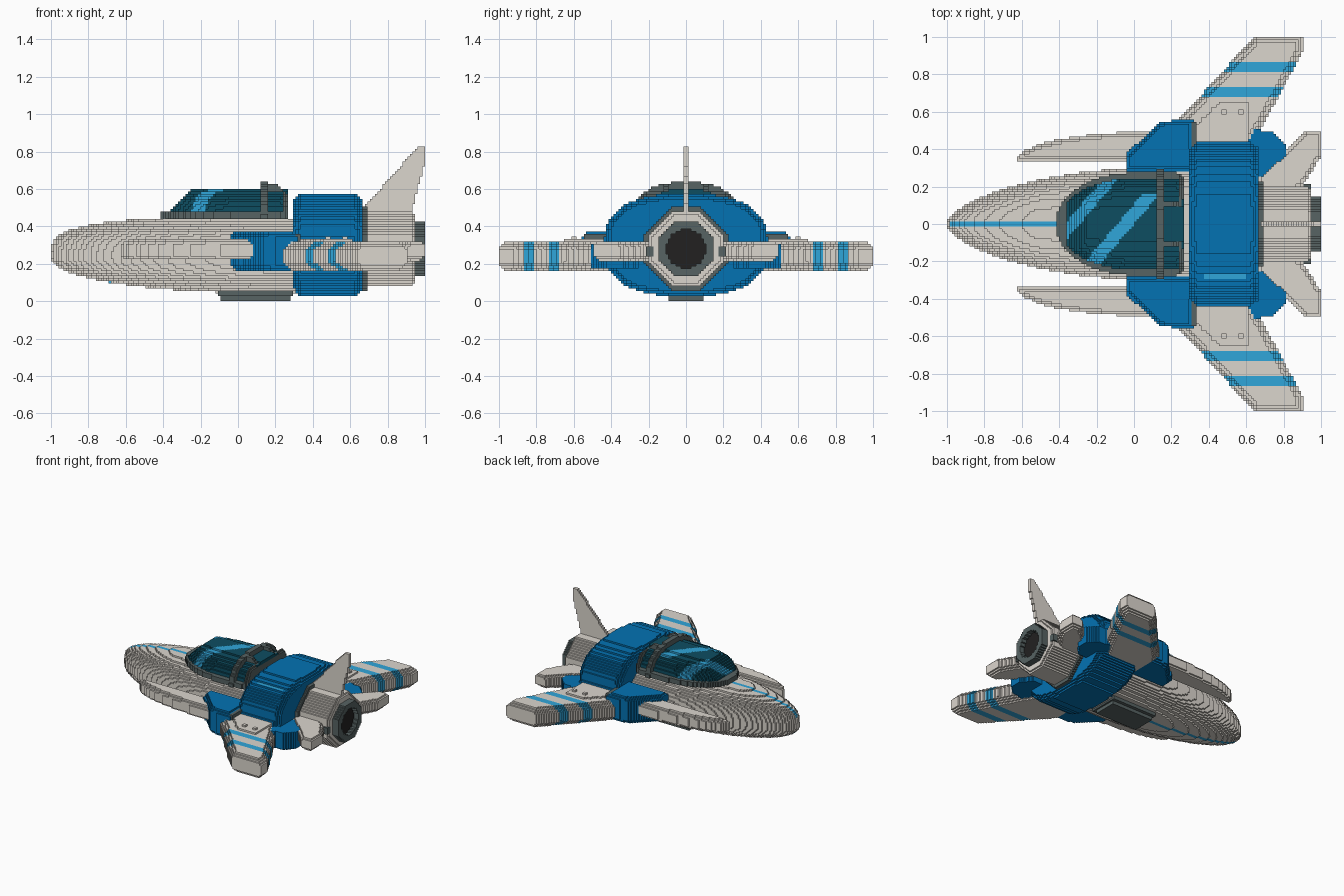
import bpy
import math

if "Cube" in bpy.data.objects:
    bpy.data.objects.remove(bpy.data.objects["Cube"])

V = 2 / 150  # block size

COLOURS = {
    "hull beige": (0.71, 0.67, 0.615),
    "deep blue": (0.001, 0.17, 0.45),
    "light blue": (0.03, 0.38, 0.70),
    "dark glass": (0.004, 0.075, 0.12),
    "frame grey": (0.095, 0.125, 0.125),
    "nozzle black": (0.016, 0.015, 0.015),
}
MATS = {}
for n, c in COLOURS.items():
    MATS[n] = bpy.data.materials.new(n)
    MATS[n].diffuse_color = (*c, 1)
BEIGE, BLUE, LIGHT, GLASS, GREY, BLACK = COLOURS


def carve(name, lo, hi, rule):
    """Block model: rule(x, |y|, z, y) gives a colour name, or None for empty."""
    a = [math.floor(v / V) for v in lo]
    b = [math.ceil(v / V) for v in hi]
    cells = {}
    for i in range(a[0], b[0]):
        for j in range(a[1], b[1]):
            for k in range(a[2], b[2]):
                x, y, z = (i + .5) * V, (j + .5) * V, (k + .5) * V
                if all(l <= p <= h for l, p, h in zip(lo, (x, y, z), hi)):
                    col = rule(x, abs(y), z, y)
                    if col:
                        cells[i, j, k] = col
    names = sorted(set(cells.values()))
    verts, faces, mats = {}, [], []
    for cell, col in cells.items():
        for ax in range(3):
            for s in (0, 1):
                near = list(cell)
                near[ax] += 2 * s - 1
                if tuple(near) in cells:
                    continue
                quad = []
                for u, v in ((0, 0), (1, 0), (1, 1), (0, 1)):
                    p = list(cell)
                    p[ax] += s
                    p[(ax + 1) % 3] += u
                    p[(ax + 2) % 3] += v
                    quad.append(verts.setdefault(tuple(p), len(verts)))
                faces.append(quad if s else quad[::-1])
                mats.append(names.index(col))
    me = bpy.data.meshes.new(name)
    me.from_pydata([(p[0] * V, p[1] * V, p[2] * V) for p in verts], [], faces)
    for n in names:
        me.materials.append(MATS[n])
    me.polygons.foreach_set("material_index", mats)
    me.update()
    ob = bpy.data.objects.new(name, me)
    bpy.context.collection.objects.link(ob)


def depth(x, y, pts):
    """Distance inside a convex counter-clockwise outline (negative outside)."""
    d = 9
    for (x0, y0), (x1, y1) in zip(pts, pts[1:] + pts[:1]):
        d = min(d, ((x1 - x0) * (y - y0) - (y1 - y0) * (x - x0)) / math.hypot(x1 - x0, y1 - y0))
    return d


# Hull: rounded nose, oval section, blue centre line
def hull(x, y, z, _):
    f = 1 - max(0, 1 - (x + 1) / 1.2) ** 2
    w = 0.305 * f ** 0.6
    h = min(0.2, 0.224 * f ** 0.25) if z > 0.24 else 0.2 * f ** 0.45
    if (y / w) ** 2.4 + (abs(z - 0.24) / h) ** 2.4 < 1:
        return LIGHT if y < V and -.985 < x < -.1 and abs(z - .24) > .04 else BEIGE

carve("hull", (-1, -.32, .03), (.33, .32, .45), hull)


# Canopy: grey sill, glass dome with two reflections, roll bar and rear ribs
def canopy(x, y, z, sy):
    s = min(1, (x + .42) / .42)
    w = 0.275 * math.sqrt(1 - (1 - s) ** 2) - max(0, x - .23)
    if z < .475 and y < w:
        return GREY
    if z > .48 + .95 * (x + .37):
        return None

    def dome(g):
        return (y / max(.01, w - .02 + g)) ** 2.6 + ((z - .4) / (.2 + g)) ** 2.6 < 1
    if dome(.036) and z < .64 - max(0, x - .2):
        if .115 < x < .16 or (x > .12 and .09 < y < .125) or x > .24:
            return GREY
    if dome(0):
        c = x - .85 * sy
        return LIGHT if (-.09 < c < 0 and sy < .16) or -.37 < c < -.29 else GLASS

carve("canopy", (-.41, -.3, .44), (.27, .3, .65), canopy)


# Blue collar around the fuselage, with bevelled rims
def collar(x, y, z, sy):
    g = max(0, .035 - min(x - .3, .66 - x)) * .8
    if (y / (.435 - g)) ** 2.6 + (abs(z - .3) / (.275 - g)) ** 2.6 < 1:
        return LIGHT if .37 < x < .6 and -.3 < sy < -.26 and z > .3 else BLUE

carve("collar", (.3, -.45, .02), (.668, .45, .58), collar)

# Wings: swept, chamfered, two stripes
WING = [(.24, .3), (.565, .3), (.69, .53), (.908, .91), (.908, 1.01), (.65, 1.01), (.24, .56)]
PLATE = [(.33, .3), (.62, .3), (.62, .65), (.45, .65), (.33, .53)]


def wing(x, y, z, _):
    d = depth(x, y, WING)
    if d > 0 and abs(z - .242) < min(.078, .035 + d):
        return LIGHT if .68 < y < .74 or .81 < y < .87 else BEIGE


# Blue intakes at the wing roots with a grey rear edge
ROOT = [(-.045, .28), (.32, .28), (.32, .56), (.14, .55), (-.045, .37)]


def root(x, y, z, _):
    d = depth(x, y, ROOT)
    if d > 0 and abs(z - .267) < min(.105, .075 + d):
        return BLUE

# Slim side pods running forward from the intakes
def pod(x, y, z, _):
    w = .155 * math.sqrt(1 - max(0, (.05 - x) / .68) ** 2) if x > -.63 else 0
    d = min(y - .335, .335 + w - y, (x + .63))
    if d > 0 and abs(z - .275) < min(.053, .03 + d):
        return BEIGE

FAIRING = [(.5, .25), (.74, .25), (.81, .34), (.81, .42), (.74, .49), (.5, .53)]
STAB = [(.66, .1), (.9, .2), (1.0, .36), (1.0, .495), (.915, .495), (.66, .25)]


def stabiliser(x, y, z, _):
    d = depth(x, y, STAB)
    if d > 0 and abs(z - .27) < min(.052, .025 + d):
        return BEIGE

# Everything that comes in a left and right copy
for side, s in (("left", -1), ("right", 1)):
    def pair(name, x0, x1, y0, y1, z0, z1, rule):
        ys = sorted((s * y0, s * y1))
        carve(f"{side}_{name}", (x0, ys[0], z0), (x1, ys[1], z1), rule)
    pair("wing", .23, .91, .29, 1.0, .15, .33, wing)
    pair("wing_plate", .32, .63, .29, .66, .3, .336,
         lambda x, y, z, _: BEIGE if depth(x, y, PLATE) > 0 else None)
    for n, x in enumerate((.467, .56)):
        pair(f"wing_stud_{n}", x, x + .03, .587, .614, .32, .35, lambda *p: BEIGE)
    pair("intake", -.05, .32, .27, .57, .15, .38, root)
    pair("intake_edge", .307, .335, .3, .54, .19, .362, lambda *p: GREY)
    pair("pod", -.63, .15, .33, .5, .21, .34, pod)
    pair("fairing", .5, .82, .25, .54, .175, .31,
         lambda x, y, z, _: BLUE if depth(x, y, FAIRING) > 0 else None)
    pair("stabiliser", .66, 1.0, .09, .5, .2, .33, stabiliser)
    pair("engine_rail", .66, .945, .17, .213, .24, .3, lambda *p: GREY)


# Engine: grey flange, octagonal body, grey nozzle tube, black core
def octagon(y, z, r):
    z = abs(z - .28)
    return max(y, z, (y + z) * .74) < r


carve("engine_flange", (.64, -.24, .04), (.695, .24, .52), lambda x, y, z, _:
      GREY if octagon(y, z, .225) else None)
carve("engine", (.64, -.22, .06), (.95, .22, .5), lambda x, y, z, _:
      BEIGE if octagon(y, z, .205 - max(0, x - .92)) else None)
carve("nozzle", (.9, -.2, .1), (1.0, .2, .46), lambda x, y, z, _:
      None if not octagon(y, z, .15) else
      GREY if math.hypot(y, z - .28) > .105 else BLACK if x < .965 else None)

# Tail fin
FIN = [(.62, .44), (.92, .44), (1.0, .75), (1.0, .83), (.965, .83)]
carve("tail_fin", (.62, -V, .44), (1.0, V, .83), lambda x, y, z, _:
      BEIGE if depth(x, z, FIN) > 0 else None)

# Belly hatch
carve("belly_hatch", (-.11, -.115, 0), (.3, .115, .06), lambda x, y, z, _:
      GREY if z > .02 or (-.09 < x < .28 and y < .095) else None)

for m in bpy.data.materials:
    if m.users and not m.is_grease_pencil:
        m.use_nodes = True
        m.node_tree.nodes["Principled BSDF"].inputs["Base Color"].default_value = m.diffuse_color
